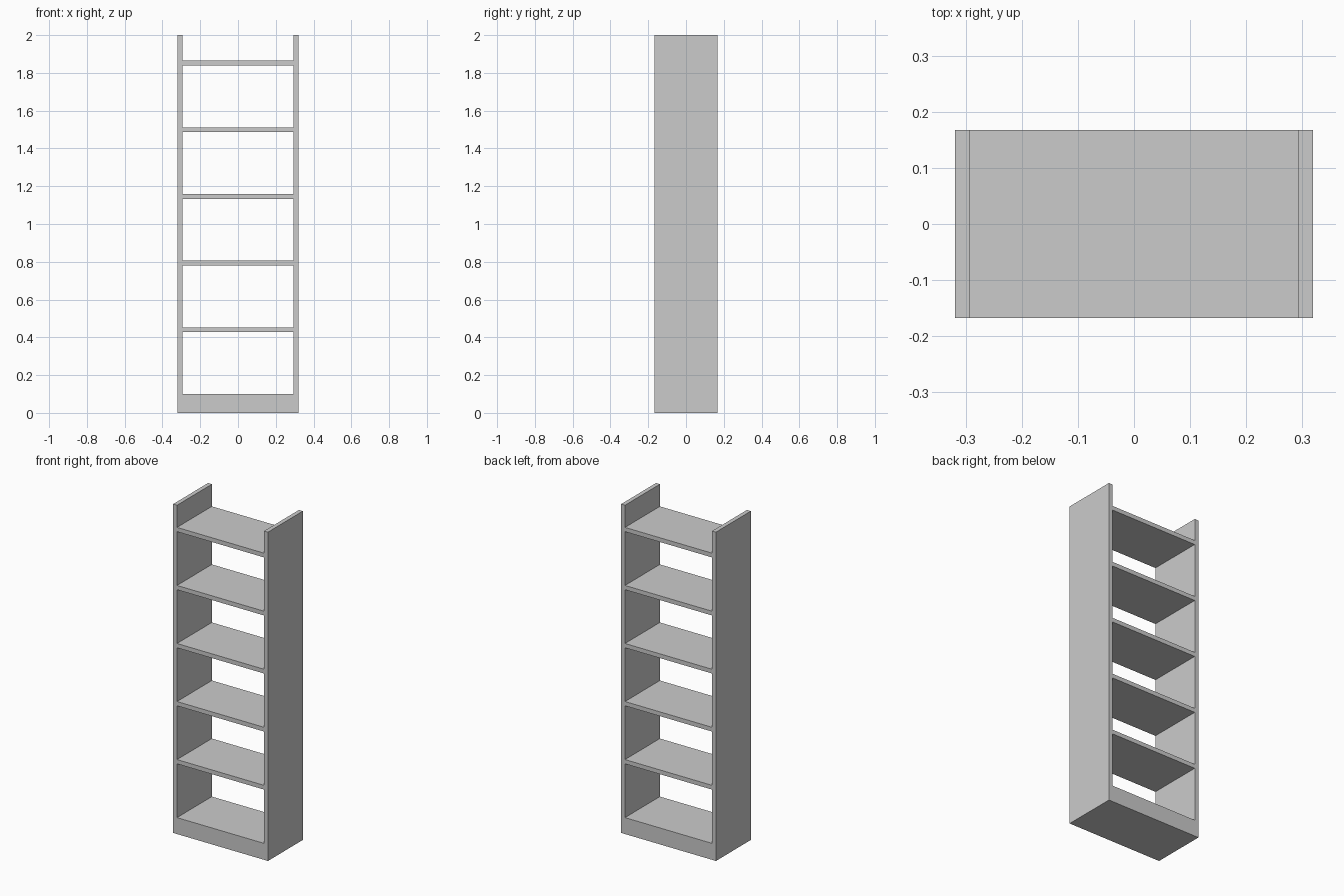
import bpy, bmesh

if "Cube" in bpy.data.objects:
    bpy.data.objects.remove(bpy.data.objects["Cube"])

W, D, H = 0.638, 0.335, 2.0     # overall size
T = 0.026                       # board thickness
BASE = 0.10                     # plinth height
PITCH = 0.353                   # shelf spacing


def extrude_profile(name, profile):
    """Extrude an x/z outline through the full depth."""
    bm = bmesh.new()
    face = bm.faces.new([bm.verts.new((x, -D / 2, z)) for x, z in profile])
    ext = bmesh.ops.extrude_face_region(bm, geom=[face])
    verts = [g for g in ext["geom"] if isinstance(g, bmesh.types.BMVert)]
    bmesh.ops.translate(bm, verts=verts, vec=(0, D, 0))
    bmesh.ops.recalc_face_normals(bm, faces=bm.faces)
    mesh = bpy.data.meshes.new(name)
    bm.to_mesh(mesh)
    bm.free()
    obj = bpy.data.objects.new(name, mesh)
    bpy.context.collection.objects.link(obj)
    return obj


# U-shaped carcass: solid plinth and two side panels
o, i = W / 2, W / 2 - T
half = [(i, BASE), (i, H), (o, H), (o, 0)]
extrude_profile("carcass", half + [(-x, z) for x, z in reversed(half)])

# Shelves, open at front and back
for n in range(1, 6):
    top = BASE + n * PITCH
    extrude_profile(f"shelf_{n}", [(-i, top - T), (i, top - T), (i, top), (-i, top)])
